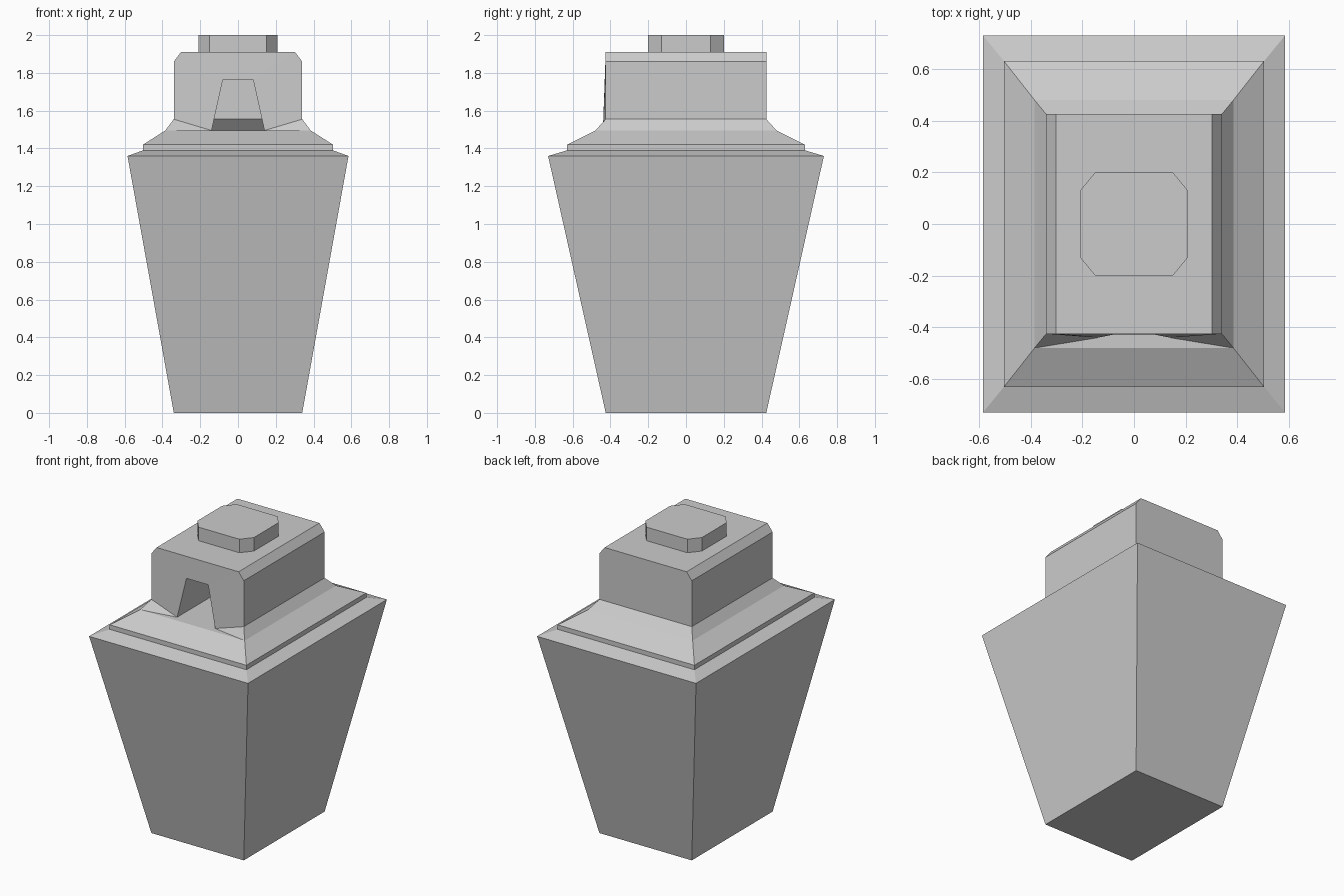
import bpy, bmesh

if "Cube" in bpy.data.objects:
    bpy.data.objects.remove(bpy.data.objects["Cube"])


def finish(bm, name):
    bmesh.ops.recalc_face_normals(bm, faces=bm.faces[:]) if name == "cap" else None
    me = bpy.data.meshes.new(name)
    bm.to_mesh(me)
    bm.free()
    ob = bpy.data.objects.new(name, me)
    bpy.context.collection.objects.link(ob)
    return ob


def ring(bm, x, y, z):
    # counter-clockwise from the front left corner
    return [bm.verts.new((sx * x, sy * y, z))
            for sx, sy in ((-1, -1), (1, -1), (1, 1), (-1, 1))]


def bridge(bm, lo, hi, sides=range(4)):
    for i in sides:
        j = (i + 1) % 4
        bm.faces.new((lo[i], lo[j], hi[j], hi[i]))


# Tapered body, stepped shoulder and head, open at the front of the head
bm = bmesh.new()
sizes = [(.34, .425, 0), (.585, .73, 1.36), (.503, .63, 1.39), (.503, .63, 1.42),
         (.385, .48, 1.495), (.34, .425, 1.555), (.34, .425, 1.86), (.302, .425, 1.91)]
rings = [ring(bm, *s) for s in sizes]
bm.faces.new(rings[0][::-1])
for k in range(7):
    bridge(bm, rings[k], rings[k + 1], range(4) if k < 4 else (1, 2, 3))
bm.faces.new(rings[7])

# Front wall around the tapered slot
slot = [(-.14, -.44, 1.495), (-.08, -.428, 1.765), (.08, -.428, 1.765), (.14, -.44, 1.495)]
front = [bm.verts.new(p) for p in slot]
back = [bm.verts.new((x, .42, z)) for x, y, z in slot]
flare, base, side, top = rings[4:]
bm.faces.new((base[0], front[0], front[1], top[0], side[0]))
bm.faces.new((front[1], front[2], top[1], top[0]))
bm.faces.new((base[1], side[1], top[1], front[2], front[3]))

# Flat sill with a sloping triangle at each end
bm.faces.new((flare[0], front[0], base[0]))
bm.faces.new((flare[1], base[1], front[3]))
bm.faces.new((flare[0], flare[1], front[3], front[0]))

# Slot walls, roof and floor running to the back of the head
for i in range(4):
    j = (i + 1) % 4
    bm.faces.new((front[j], front[i], back[i], back[j]))
finish(bm, "body")

# Eight-sided cap with cut corners
bm = bmesh.new()
outline = [(-.208, -.13), (-.15, -.2), (.15, -.2), (.208, -.13),
           (.208, .13), (.15, .2), (-.15, .2), (-.208, .13)]
face = bm.faces.new([bm.verts.new((x, y, 1.91)) for x, y in outline])
up = bmesh.ops.extrude_face_region(bm, geom=[face])["geom"]
for v in up:
    if isinstance(v, bmesh.types.BMVert):
        v.co.z = 2.0
finish(bm, "cap")
